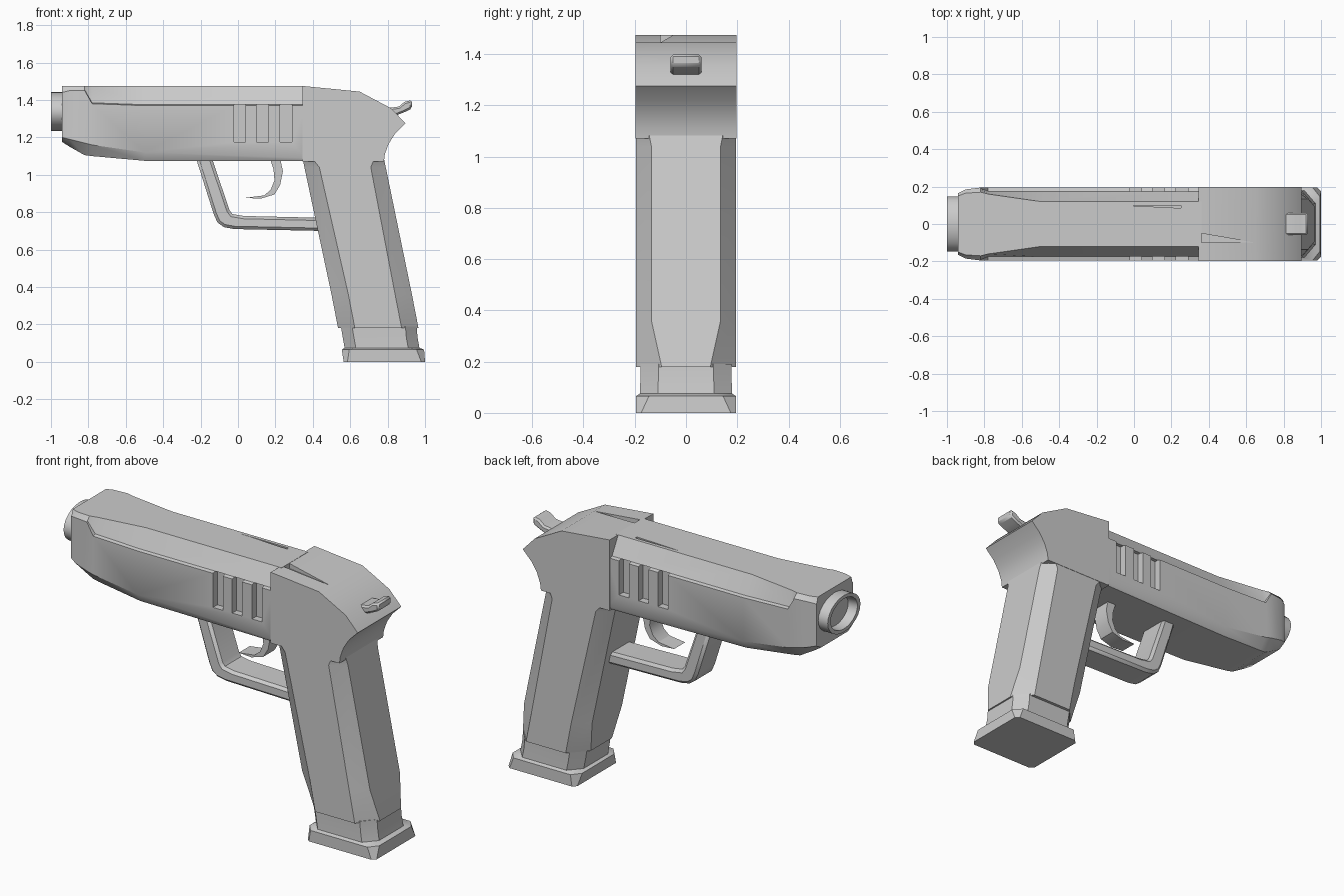
import bpy, bmesh, math

cube = bpy.data.objects.get("Cube")
if cube:
    bpy.data.objects.remove(cube, do_unlink=True)

grey = bpy.data.materials.new("plain grey")
grey.use_nodes = True
colour = (0.6, 0.6, 0.6, 1)
grey.diffuse_color = colour
grey.node_tree.nodes["Principled BSDF"].inputs["Base Color"].default_value = colour


def finish(name, bm):
    bmesh.ops.recalc_face_normals(bm, faces=bm.faces)
    mesh = bpy.data.meshes.new(name)
    bm.to_mesh(mesh)
    bm.free()
    mesh.materials.append(grey)
    obj = bpy.data.objects.new(name, mesh)
    bpy.context.collection.objects.link(obj)
    return obj


def loft(name, rings):
    bm = bmesh.new()
    loops = [[bm.verts.new(p) for p in ring] for ring in rings]
    for a, b in zip(loops, loops[1:]):
        for i in range(len(a)):
            j = (i + 1) % len(a)
            bm.faces.new((a[i], a[j], b[j], b[i]))
    bm.faces.new(loops[0])
    bm.faces.new(loops[-1])
    return finish(name, bm)


def extrude(name, profile, half, bevel=0):
    obj = loft(name, [[(x, y, z) for x, z in profile] for y in (-half, half)])
    if bevel:
        mod = obj.modifiers.new("soft edges", "BEVEL")
        mod.width = bevel
        mod.segments = 1
        mod.limit_method = "ANGLE"
        mod.angle_limit = math.radians(50)
    return obj


def cut(target, cutter):
    mod = target.modifiers.new("cut", "BOOLEAN")
    mod.operation = "DIFFERENCE"
    mod.solver = "EXACT"
    mod.object = cutter
    bpy.context.view_layer.objects.active = target
    bpy.ops.object.modifier_apply(modifier=mod.name)
    bpy.data.objects.remove(cutter, do_unlink=True)


def prism(name, outline, z0, z1):
    return loft(name, [[(x, y, z) for x, y in outline] for z in (z0, z1)])


def box(x0, x1, y0, y1, z0, z1):
    return prism("cutter", [(x0, y0), (x1, y0), (x1, y1), (x0, y1)], z0, z1)


def smooth(obj, angle=32):
    bpy.ops.object.select_all(action="DESELECT")
    obj.select_set(True)
    bpy.context.view_layer.objects.active = obj
    bpy.ops.object.shade_smooth_by_angle(angle=math.radians(angle))


# Slide: square nose, then a stepped, tapering top
def slide_ring(x, floor, floor_half, chine, half, ridge, ledge, top_half):
    right = [(floor_half, floor), (half, chine), (half, ridge),
             (half - ledge, ridge + 0.005), (top_half, 1.475)]
    pts = right + [(-y, z) for y, z in reversed(right)]
    return [(x, y, z) for y, z in pts]


slide = loft("slide", [
    slide_ring(-0.94, 1.175, 0.12, 1.2, 0.165, 1.44, 0.005, 0.15),
    slide_ring(-0.9, 1.15, 0.13, 1.19, 0.185, 1.45, 0.005, 0.165),
    slide_ring(-0.82, 1.105, 0.14, 1.17, 0.195, 1.45, 0.005, 0.17),
    slide_ring(-0.78, 1.1, 0.145, 1.16, 0.195, 1.38, 0.02, 0.16),
    slide_ring(-0.5, 1.075, 0.17, 1.12, 0.195, 1.37, 0.02, 0.12),
    slide_ring(0.36, 1.075, 0.185, 1.09, 0.195, 1.37, 0.02, 0.12),
])

# Side slots and the thin slit on top
for x in (-0.022, 0.1, 0.225):
    for side in (-1, 1):
        y0, y1 = sorted((side * 0.155, side * 0.25))
        cut(slide, box(x, x + 0.063, y0, y1, 1.175, 1.375))
cut(slide, prism("cutter", [(-0.05, 0.1), (0.25, 0.1), (0.25, 0.085)], 1.455, 1.6))
smooth(slide)

# Rear block with flared tail
block = extrude("rear_block", [
    (0.345, 1.475), (0.65, 1.445), (0.82, 1.355), (0.895, 1.275),
    (0.84, 1.22), (0.805, 1.165), (0.785, 1.11), (0.78, 1.07), (0.345, 1.07)], 0.197)
cut(block, prism("cutter", [(0.3, -0.04), (0.65, -0.1), (0.3, -0.1)], 1.445, 1.6))
smooth(block)


# Grip: raked column with chamfered corners
def column_ring(z, x0, x1, half, cx, cy):
    quarter = [(x1 - cx, half), (x1, half - cy)]
    back = quarter + [(x, -y) for x, y in reversed(quarter)]
    front = [(x0 + cx, -half), (x0, cy - half), (x0, half - cy), (x0 + cx, half)]
    return [(x, y, z) for x, y in back + front]


grip = loft("grip", [
    column_ring(1.09, 0.345, 0.78, 0.195, 0.05, 0.05),
    column_ring(1.04, 0.355, 0.79, 0.195, 0.08, 0.06),
    column_ring(0.36, 0.5, 0.93, 0.195, 0.09, 0.06),
    column_ring(0.18, 0.535, 0.965, 0.195, 0.09, 0.1),
])
smooth(grip)

# Magazine foot with a flared lip
foot = loft("magazine_foot", [
    column_ring(0.19, 0.55, 0.955, 0.178, 0.06, 0.07),
    column_ring(0.13, 0.56, 0.96, 0.178, 0.06, 0.07),
    column_ring(0.075, 0.57, 0.97, 0.18, 0.06, 0.07),
    column_ring(0.065, 0.555, 0.995, 0.195, 0.04, 0.05),
    column_ring(0, 0.565, 1.0, 0.195, 0.02, 0.02),
])
smooth(foot)

# Trigger guard
guard = extrude("trigger_guard", [
    (-0.225, 1.09), (-0.13, 0.79), (-0.11, 0.745), (-0.075, 0.72), (-0.02, 0.71),
    (0.45, 0.7), (0.45, 0.77), (0.03, 0.78), (-0.03, 0.79), (-0.045, 0.81),
    (-0.14, 1.09)], 0.09, 0.015)
smooth(guard)

# Trigger
trigger = extrude("trigger", [
    (0.17, 1.09), (0.19, 1.03), (0.195, 0.97), (0.175, 0.92), (0.14, 0.89),
    (0.04, 0.877), (0.12, 0.872), (0.195, 0.895), (0.225, 0.945), (0.24, 1.02),
    (0.225, 1.09)], 0.05)
smooth(trigger)

# Hammer
hammer = extrude("hammer", [
    (0.77, 1.355), (0.81, 1.358), (0.86, 1.365), (0.89, 1.39), (0.93, 1.4),
    (0.93, 1.355), (0.89, 1.335), (0.84, 1.315), (0.77, 1.31)], 0.06, 0.01)
smooth(hammer)


# Hollow muzzle
def oval(x, scale):
    turns = [2 * math.pi * i / 24 for i in range(24)]
    return [(x, 0.148 * scale * math.cos(t), 1.338 + 0.105 * scale * math.sin(t)) for t in turns]


muzzle = loft("muzzle", [oval(-0.92, 1), oval(-1, 1), oval(-1, 0.82), oval(-0.945, 0.78)])
smooth(muzzle)
